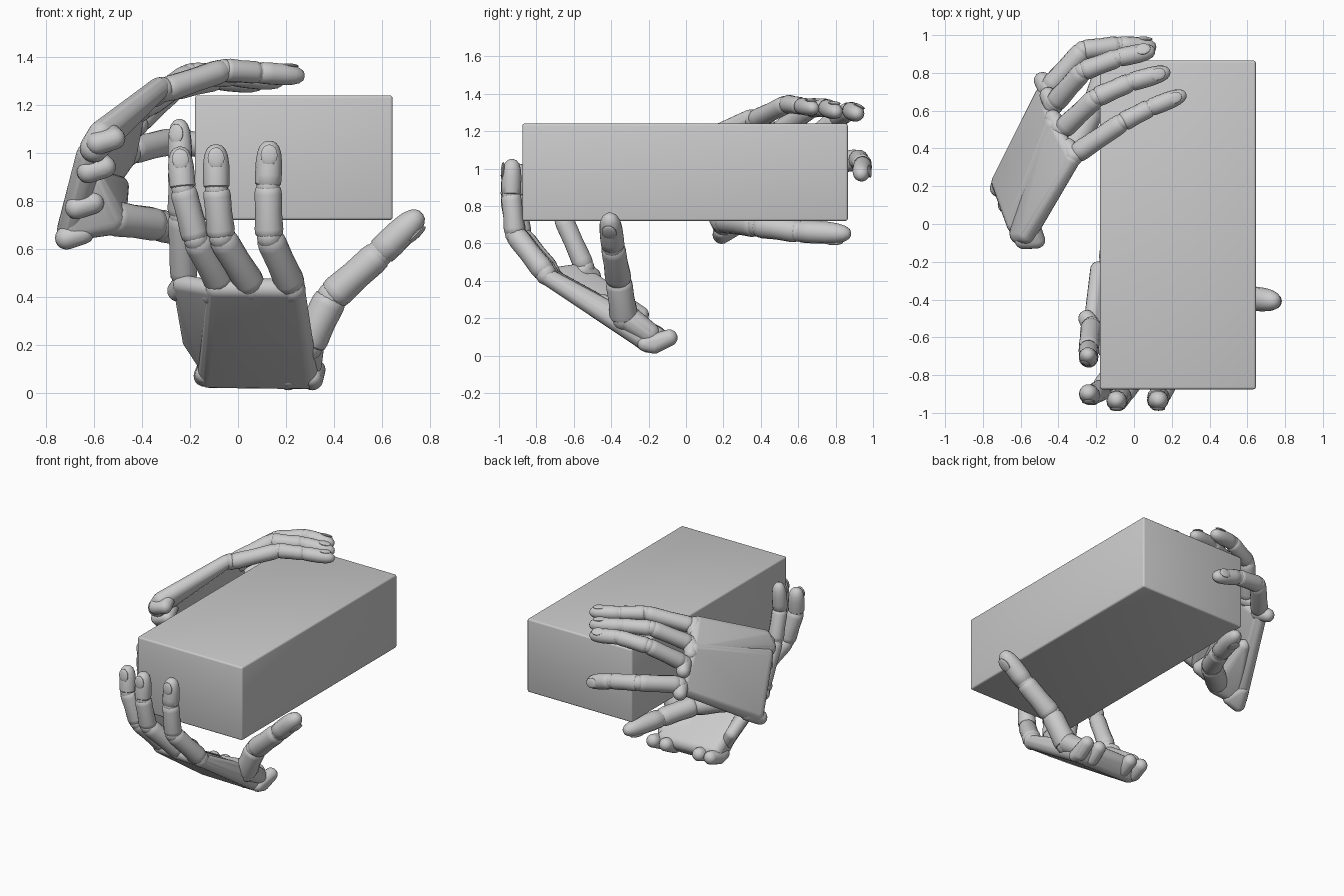
import bpy, bmesh, math
from mathutils import Vector, Matrix

if "Cube" in bpy.data.objects:
    bpy.data.objects.remove(bpy.data.objects["Cube"])


def finish(name, bm, angle=40):
    bmesh.ops.recalc_face_normals(bm, faces=bm.faces)
    me = bpy.data.meshes.new(name)
    bm.to_mesh(me)
    bm.free()
    ob = bpy.data.objects.new(name, me)
    bpy.context.collection.objects.link(ob)
    bpy.ops.object.select_all(action='DESELECT')
    bpy.context.view_layer.objects.active = ob
    ob.select_set(True)
    bpy.ops.object.shade_smooth_by_angle(angle=math.radians(angle))
    return ob


def frame(axis, out):
    z = axis.normalized()
    y = (out - z * out.dot(z)).normalized()
    return Matrix((y.cross(z), y, z)).transposed()


def hull(name, balls):
    """Rounded plate: convex hull around spheres (x, y, z, radius)."""
    bm = bmesh.new()
    for x, y, z, r in balls:
        bmesh.ops.create_uvsphere(bm, u_segments=16, v_segments=10, radius=r,
                                  matrix=Matrix.Translation((x, y, z)))
    src = bmesh.new()
    for v in bm.verts:
        src.verts.new(v.co)
    bm.free()
    res = bmesh.ops.convex_hull(src, input=src.verts)
    bmesh.ops.delete(src, geom=[v for v in src.verts if not v.link_faces], context='VERTS')
    return finish(name, src)


def lathe(bm, a, b, ra, rb, out, profile, sides=14):
    """Tapered phalanx from a to b, turned from (position, relative radius)."""
    m = frame(b - a, out)
    rings = []
    for t, s in profile:
        c, r = a.lerp(b, t), (ra + (rb - ra) * t) * s
        rings.append([bm.verts.new(c + m @ Vector((r * math.cos(i * math.tau / sides),
                      r * 0.97 * math.sin(i * math.tau / sides), 0))) for i in range(sides)])
    for p, q in zip(rings, rings[1:]):
        for i in range(sides):
            j = (i + 1) % sides
            bm.faces.new((p[i], p[j], q[j], q[i]))
    bm.faces.new(rings[0])
    bm.faces.new(rings[-1])


SEG = [(-.02, .7), (.05, .95), (.15, 1), (.5, .95), (.85, 1), (.96, .95), (1.03, .7)]
TIP = [(-.02, .7), (.06, .96), (.25, 1), (.55, 1), (.75, .92), (.89, .74), (.97, .48), (1, .2)]


def finger(name, pts, r0, r1, out):
    pts = [Vector(p) for p in pts]
    out = Vector(out)
    n = len(pts) - 1
    rad = [r0 + (r1 - r0) * i / n for i in range(n + 1)]
    bm = bmesh.new()
    for i in range(n):
        lathe(bm, pts[i], pts[i + 1], rad[i], rad[i + 1], out, TIP if i == n - 1 else SEG)
        # hinge ball
        bmesh.ops.create_uvsphere(bm, u_segments=14, v_segments=8, radius=rad[i] * .88,
                                  matrix=Matrix.Translation(pts[i]))
    finish(name, bm)
    # nail
    m = frame(pts[-1] - pts[-2], out)
    pos = pts[-2].lerp(pts[-1], .68) + m.col[1] * rad[-1] * .88
    bm = bmesh.new()
    bmesh.ops.create_uvsphere(bm, u_segments=14, v_segments=8, radius=1)
    bm.transform(Matrix.Translation(pos) @ m.to_4x4() @
                 Matrix.Diagonal((r1 * .68, r1 * .2, r1 * .85, 1)))
    finish(name + "_nail", bm)


# held box
bm = bmesh.new()
bmesh.ops.create_cube(bm, size=1)
bm.transform(Matrix.Translation((.2325, -.005, .98)) @ Matrix.Diagonal((.825, 1.74, .52, 1)))
bmesh.ops.bevel(bm, geom=bm.edges[:], offset=.012, segments=3, profile=.5, affect='EDGES')
finish("box", bm, 30)

# left hand fingers: up the front and left faces of the box
F = (0, -1, .1)
finger("left_index", [(.225, -.75, .44), (.13, -.915, .65), (.125, -.935, .86), (.132, -.93, 1.05)], .064, .053, F)
finger("left_middle", [(.06, -.74, .44), (-.07, -.91, .65), (-.09, -.94, .85), (-.092, -.93, 1.035)], .064, .053, F)
finger("left_ring", [(-.07, -.73, .45), (-.175, -.88, .64), (-.23, -.91, .85), (-.245, -.89, 1.025)], .063, .052, F)
finger("left_little", [(-.225, -.54, .47), (-.24, -.66, .74), (-.24, -.715, .94), (-.245, -.69, 1.14)], .058, .048, (-.4, -1, .1))
finger("left_thumb", [(.29, -.33, .2), (.39, -.36, .4), (.59, -.39, .58), (.765, -.41, .75)], .078, .06, (1, -.2, -1))

# left palm: main plate, little-finger plate, thumb mount, wrist lugs
hull("left_palm", [(.235, -.755, .43, .045), (-.09, -.745, .435, .045), (.28, -.2, .07, .055),
                   (-.12, -.2, .07, .05), (.27, -.16, .1, .055), (-.12, -.16, .11, .05)])
hull("left_palm_side", [(-.11, -.72, .43, .04), (-.23, -.57, .45, .042), (-.19, -.24, .22, .042),
                        (-.14, -.26, .14, .04)])
hull("left_thumb_mount", [(.29, -.31, .2, .07), (.29, -.2, .12, .06), (.2, -.45, .28, .05), (.12, -.25, .15, .05)])
for i, x in enumerate((-.14, -.05, .21, .31)):
    dz = .015 * (x < 0)
    hull(f"left_wrist_lug_{i}", [(x, -.22, .062 + dz, .04), (x, -.17, .055 + dz, .045), (x + .01, -.09, .095, .045)])

# right hand fingers: three over the top, one behind, thumb beneath
U = (-.1, 0, 1)
finger("right_little", [(-.31, .37, 1.26), (-.06, .54, 1.345), (.085, .615, 1.335), (.275, .69, 1.32)], .056, .045, U)
finger("right_ring", [(-.38, .5, 1.2), (-.2, .67, 1.325), (-.02, .75, 1.325), (.19, .81, 1.3)], .058, .048, U)
finger("right_middle", [(-.42, .64, 1.13), (-.27, .81, 1.27), (-.085, .88, 1.31), (.11, .92, 1.29)], .058, .048, (-.1, .5, 1))
finger("right_index", [(-.45, .72, 1.01), (-.27, .92, 1.05), (-.08, .945, 1.02), (.115, .935, .96)], .06, .05, (-.1, 1, .2))
finger("right_thumb", [(-.54, .2, .73), (-.33, .38, .7), (-.22, .6, .665), (-.13, .88, .65)], .078, .058, (-.3, 0, -1))

# right palm: main plate, little-finger plate, thumb mount, wrist lugs
hull("right_palm", [(-.47, .7, .98, .045), (-.43, .52, 1.18, .045), (-.7, .22, .68, .055),
                    (-.62, .0, .99, .055)])
hull("right_palm_side", [(-.43, .52, 1.18, .04), (-.33, .34, 1.27, .045), (-.57, -.05, 1.08, .055),
                         (-.6, -.05, 1.02, .06)])
hull("right_thumb_mount", [(-.54, .2, .73, .075), (-.68, .2, .69, .055), (-.5, .5, .86, .045), (-.6, .12, .88, .05)])
a, b = Vector((-.585, -.085, 1.04)), Vector((-.715, .19, .645))
d = Vector((.2, .45, .25)) * .2
for i, t in enumerate((0, .3, .68, 1)):
    p = a.lerp(b, t)
    hull(f"right_wrist_lug_{i}", [(*(p + d), .045), (*p, .048), (*(p + Vector((.07, 0, .02))), .045)])

# knuckle caps joining the plates to the fingers
for side, caps in (("left", [(.23, -.75, .43), (.06, -.745, .435), (-.08, -.74, .44), (-.22, -.55, .455)]),
                   ("right", [(-.455, .71, 1.0), (-.425, .63, 1.12), (-.4, .51, 1.19), (-.32, .36, 1.265)])):
    for i, c in enumerate(caps):
        hull(f"{side}_knuckle_{i}", [(*c, .052), (*(Vector(c) + Vector((-.03, .05, -.03))), .045)])
